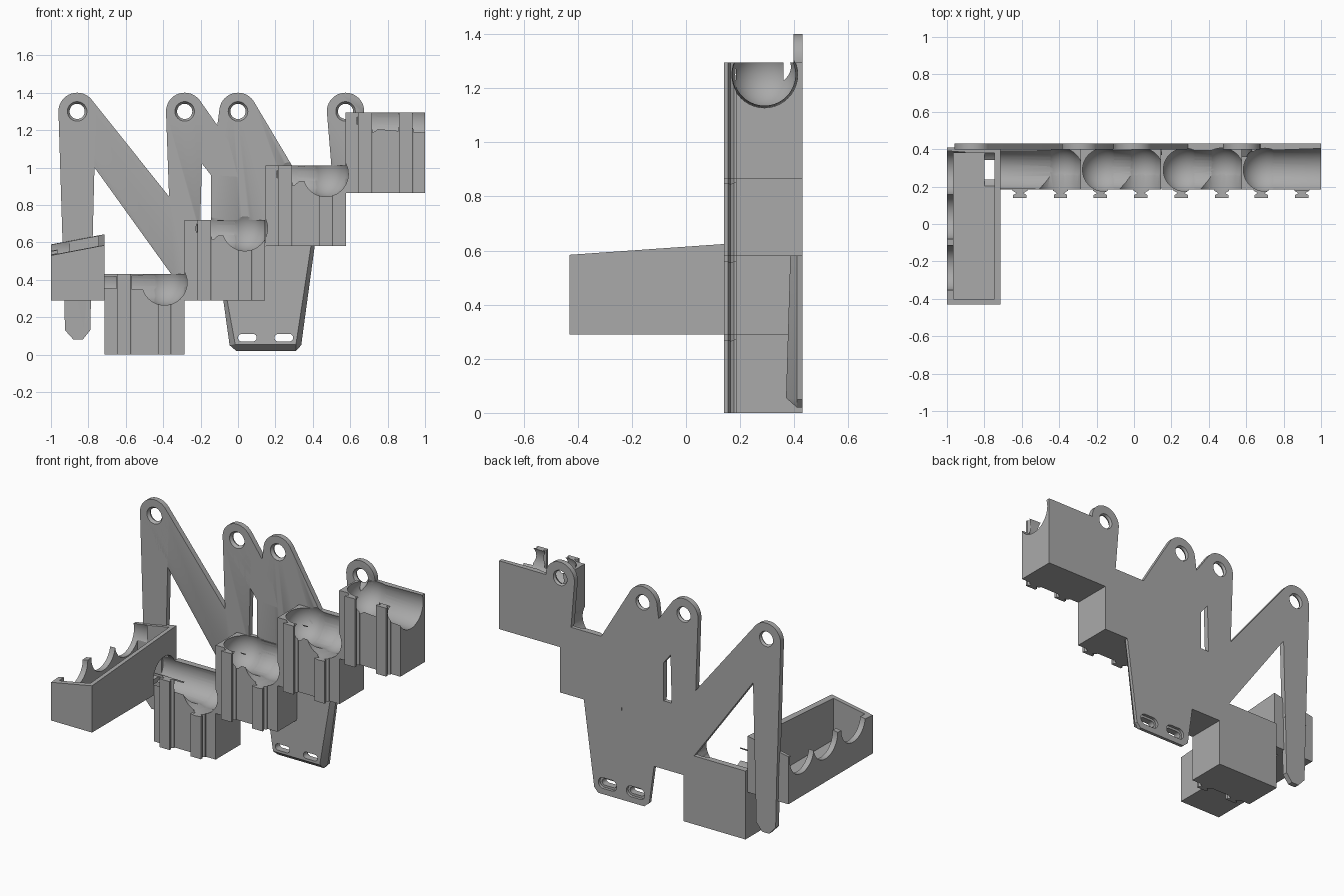
import bpy, bmesh, math

if "Cube" in bpy.data.objects:
    bpy.data.objects.remove(bpy.data.objects["Cube"], do_unlink=True)

grey = bpy.data.materials.new("plain grey")
grey.use_nodes = True
COLOUR = (0.4, 0.4, 0.4, 1)
grey.diffuse_color = COLOUR
grey.node_tree.nodes["Principled BSDF"].inputs["Base Color"].default_value = COLOUR

PLATE_Y, BACK_Y, FACE_Y = 0.397, 0.43, 0.185
SIZE = 0.43


# --- helpers ---
def finish(name, bm):
    bmesh.ops.recalc_face_normals(bm, faces=bm.faces)
    mesh = bpy.data.meshes.new(name)
    bm.to_mesh(mesh)
    bm.free()
    mesh.materials.append(grey)
    obj = bpy.data.objects.new(name, mesh)
    bpy.context.collection.objects.link(obj)
    return obj


def hull(name, points):
    bm = bmesh.new()
    for p in points:
        bm.verts.new(p)
    bmesh.ops.remove_doubles(bm, verts=bm.verts, dist=1e-4)
    res = bmesh.ops.convex_hull(bm, input=bm.verts)
    spare = {v for v in res["geom_interior"] + res["geom_unused"]
             if isinstance(v, bmesh.types.BMVert)}
    bmesh.ops.delete(bm, geom=list(spare), context="VERTS")
    bmesh.ops.dissolve_limit(bm, angle_limit=0.01, verts=bm.verts, edges=bm.edges)
    return finish(name, bm)


def slab(name, outline, y0=PLATE_Y, y1=BACK_Y):
    return hull(name, [(x, y, z) for x, z in outline for y in (y0, y1)])


def box(name, x0, x1, y0, y1, z0, z1):
    return slab(name, [(x0, z0), (x1, z0), (x1, z1), (x0, z1)], y0, y1)


def disc(a, b, r, n=40):
    return [(a + r * math.cos(2 * math.pi * i / n), b + r * math.sin(2 * math.pi * i / n))
            for i in range(n)]


def rod_x(name, x0, r0, x1, r1, y, z):
    return hull(name, [(x0, *p) for p in disc(y, z, r0)] + [(x1, *p) for p in disc(y, z, r1)])


def rod_y(name, x, z, y0, r0, y1, r1):
    return hull(name, [(a, y0, b) for a, b in disc(x, z, r0)]
                + [(a, y1, b) for a, b in disc(x, z, r1)])


def ball(name, x, y, z, r):
    bm = bmesh.new()
    bmesh.ops.create_uvsphere(bm, u_segments=40, v_segments=20, radius=r)
    bmesh.ops.translate(bm, verts=bm.verts, vec=(x, y, z))
    return finish(name, bm)


def bounds(obj):
    cols = list(zip(*[v.co for v in obj.data.vertices]))
    return [(min(c), max(c)) for c in cols]


def cut(obj, cutters):
    for c in cutters:
        if not obj.data.vertices:
            return
        if any(a[1] < b[0] or b[1] < a[0] for a, b in zip(bounds(obj), bounds(c))):
            continue
        mod = obj.modifiers.new("cut", "BOOLEAN")
        mod.operation, mod.solver, mod.object = "DIFFERENCE", "EXACT", c
        bpy.context.view_layer.objects.active = obj
        bpy.ops.object.modifier_apply(modifier=mod.name)


parts, cutters = [], []

# --- stepped holder blocks with dovetail rails on the front ---
RAIL = [(0.04, 0.19), (0.04, 0.178), (0.018, 0.165), (0.036, 0.155), (0.036, 0.14)]
steps = [(-0.715, 0), (-0.285, 0.29), (0.147, 0.58), (0.575, 0.865)]
for n, (x, z) in enumerate(steps, 1):
    right, top = min(x + SIZE, 1), z + SIZE
    parts.append(box(f"block_{n}", x, right, FACE_Y, BACK_Y, z, top))
    for k, rx in enumerate((x + 0.105, x + 0.322), 1):
        bm = bmesh.new()
        ring = [(rx + a, y, z) for a, y in RAIL] + [(rx - a, y, z) for a, y in reversed(RAIL)]
        face = bm.faces.new([bm.verts.new(p) for p in ring])
        up = bmesh.ops.extrude_face_region(bm, geom=[face])["geom"]
        bmesh.ops.translate(bm, vec=(0, 0, SIZE),
                            verts=[v for v in up if isinstance(v, bmesh.types.BMVert)])
        parts.append(finish(f"block_{n}_rail_{k}", bm))

    # rounded channel along the block, with an elbow opening to the front
    cy, cz = 0.29, top - 0.045
    start, end = x + 0.125, x + 0.322
    if n == 1:
        cutters.append(rod_x("channel", -0.8, 0.108, end, 0.113, cy, cz))
    elif n == 4:
        cutters.append(rod_x("channel", start, 0.113, 1.1, 0.126, cy, cz))
    else:
        cutters.append(rod_x("channel", start, 0.112, end, 0.112, cy, cz))
    if n > 1:
        cutters.append(ball("round_end", start, cy, cz, 0.124))
    if n < 4:
        cutters.append(ball("elbow", end, cy, cz, 0.125))
        cutters.append(rod_y("front_opening", end, cz, 0.05, 0.121, cy, 0.121))

# --- back plate limbs ending in round mounting eyes ---
EYE_Z = 1.3
eyes = [-0.86, -0.285, 0, 0.575]
eye = [disc(x, EYE_Z, 0.1) for x in eyes]
limbs = {
    "left_leg": eye[0] + [(-0.935, 0.5), (-0.78, 0.5)],
    "left_foot": [(-0.935, 0.55), (-0.78, 0.55), (-0.79, 0.13), (-0.83, 0.08),
                  (-0.88, 0.08), (-0.925, 0.13)],
    "diagonal_brace": eye[0] + [(-0.36, 0.58), (-0.35, 0.42), (-0.28, 0.42),
                                (-0.28, 0.72), (-0.365, 0.84)],
    "second_arm": eye[1] + [(-0.37, 0.84), (-0.36, 0.6), (-0.205, 0.6)],
    "arm_bridge": eye[1] + [(-0.05, 1.14), (0, 0.95), (-0.145, 0.96)],
    "third_arm": eye[2] + [(-0.145, 0.96), (-0.145, 0.6), (0.2, 0.6), (0.295, 1.0)],
    "fourth_arm": eye[3] + [(0.5, 1.0), (0.66, 1.0)],
}
for name, outline in limbs.items():
    parts.append(slab(name, outline))

# countersunk mounting holes
mid = (PLATE_Y + BACK_Y) / 2
for x in eyes:
    cutters.append(rod_y("front_sink", x, EYE_Z, 0.36, 0.077, mid + 0.002, 0.04))
    cutters.append(rod_y("back_sink", x, EYE_Z, mid, 0.04, 0.45, 0.057))

# --- lower tongue with chamfered rim and two slots ---
outer = [(-0.08, 0.58), (-0.08, 0.3), (-0.045, 0.05), (-0.01, 0.02), (0.31, 0.02),
         (0.338, 0.05), (0.41, 0.58)]
inner = [(-0.06, 0.58), (-0.06, 0.3), (-0.015, 0.055), (0.31, 0.055), (0.39, 0.58)]
parts.append(hull("lower_tongue",
                  [(x, y, z) for x, z in outer for y in (0.41, BACK_Y)]
                  + [(x, 0.368 + 0.03 * z, z) for x, z in inner]))
for x in (0.05, 0.245):
    for r, y0 in ((0.02, 0.3), (0.034, 0.412)):
        cutters.append(slab("slot", disc(x - 0.03, 0.09, r) + disc(x + 0.03, 0.09, r), y0, 0.5))

# --- side tray with sloping rim and scalloped outer wall ---
corners = [(x, y) for x in (-1, -0.715) for y in (-0.43, 0.41)]
tray = hull("side_tray", [(x, y, 0.29) for x, y in corners]
            + [(x, y, 0.53 + 0.19 * (x + 1) + 0.07 * (y + 0.43)) for x, y in corners])
tray_cutters = [box("tray_hollow", -0.965, -0.747, -0.4, 0.38, 0.32, 1)]
for y in (-0.235, 0.04, 0.275):
    tray_cutters.append(rod_x("scallop", -1.1, 0.12, -0.9, 0.12, y, 0.555))
cut(tray, tray_cutters)
parts.append(tray)

# --- apply the cuts and shading ---
for part in parts:
    cut(part, cutters)
for c in cutters + tray_cutters:
    bpy.data.objects.remove(c, do_unlink=True)
bpy.ops.object.select_all(action="DESELECT")
for part in parts:
    part.select_set(True)
bpy.context.view_layer.objects.active = parts[0]
bpy.ops.object.shade_smooth_by_angle(angle=math.radians(30))
